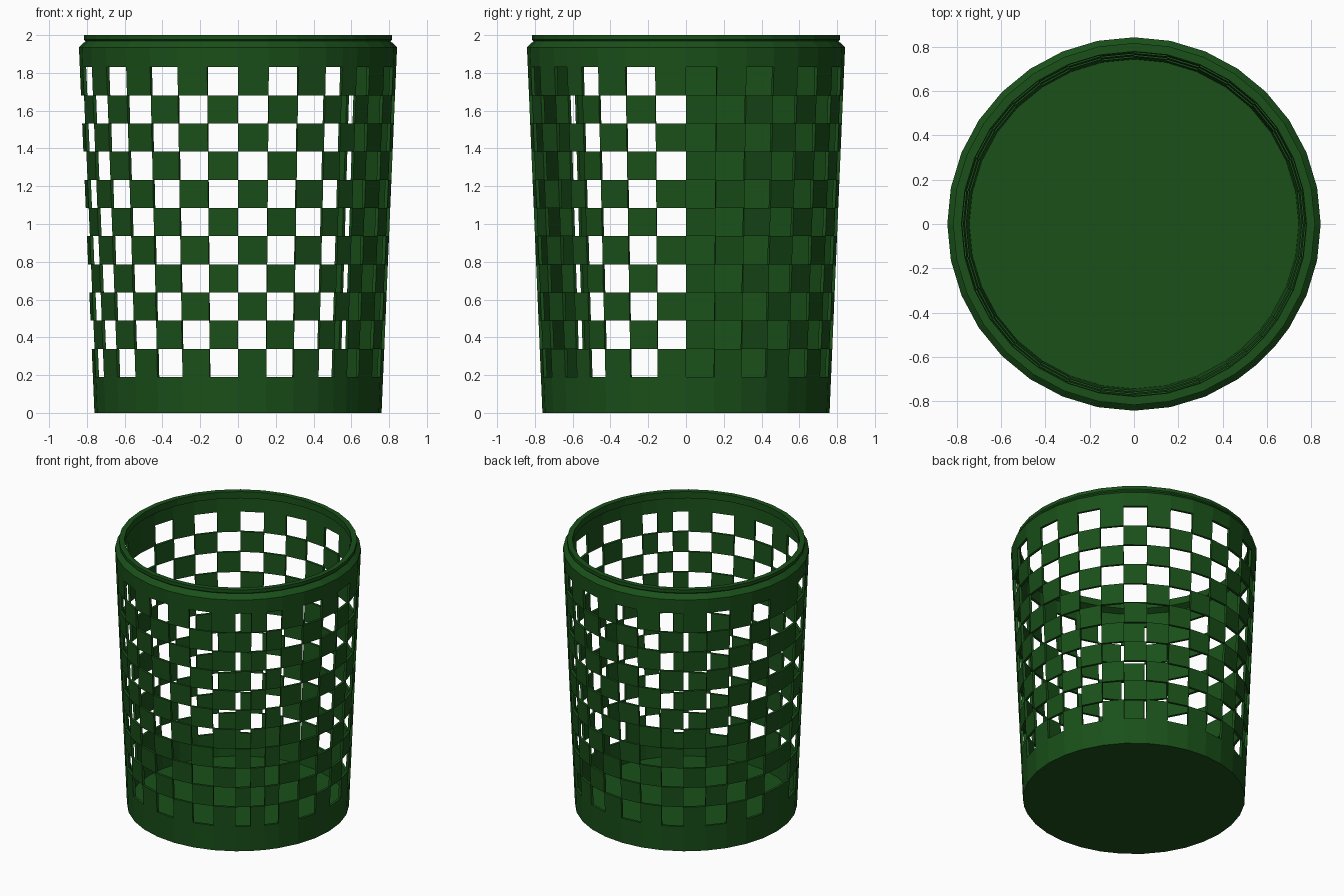
import bpy, bmesh, math

if "Cube" in bpy.data.objects:
    bpy.data.objects.remove(bpy.data.objects["Cube"])

# Main dimensions
T = 0.018                      # wall thickness
Z0, Z1, ROWS = 0.19, 1.83, 11  # checker band
ZR, R0, RR = 1.935, 0.76, 0.842

# Column edges: 32 even sides, with one narrow filler column at the 315 degree seam
edges = [11.25 * i for i in range(28)] + [311.3, 318.7] + [11.25 * i for i in range(29, 32)]
edges.remove(315.0) if 315.0 in edges else None
N = len(edges)


def radius(z):
    return R0 + (RR - R0) * z / ZR


def ring(bm, r, z):
    return [bm.verts.new((r * math.cos(math.radians(a)), r * math.sin(math.radians(a)), z))
            for a in edges]


def bridge(bm, a, b, cols=None):
    for i in (range(N) if cols is None else cols):
        j = (i + 1) % N
        bm.faces.new((a[i], a[j], b[j], b[i]))


def is_hole(col, row):
    # the alternation slips by one step at the 180 degree seam
    return (col + row + (1 if 16 <= col else 0)) % 2 == 0


def finish(bm, name):
    bmesh.ops.recalc_face_normals(bm, faces=bm.faces)
    me = bpy.data.meshes.new(name)
    bm.to_mesh(me)
    bm.free()
    ob = bpy.data.objects.new(name, me)
    bpy.context.collection.objects.link(ob)
    me.materials.append(green)
    return ob


green = bpy.data.materials.new("dark_green")
green.diffuse_color = (0.01, 0.08, 0.01, 1)
green.use_nodes = True
green.node_tree.nodes["Principled BSDF"].inputs["Base Color"].default_value = green.diffuse_color

# Checkered wall: inner and outer skins plus the edges of every opening
bm = bmesh.new()
levels = [Z1 - (Z1 - Z0) * k / ROWS for k in range(ROWS + 1)]
outer = [ring(bm, radius(z), z) for z in levels]
inner = [ring(bm, radius(z) - T, z) for z in levels]
for r in range(ROWS):
    solid = [c for c in range(N) if not is_hole(c, r)]
    bridge(bm, outer[r], outer[r + 1], solid)
    bridge(bm, inner[r + 1], inner[r], solid)
    for c in range(N):
        if is_hole(c, r) != is_hole((c + 1) % N, r):
            j = (c + 1) % N
            bm.faces.new((outer[r][j], outer[r + 1][j], inner[r + 1][j], inner[r][j]))
for r in range(ROWS + 1):
    for c in range(N):
        above = r > 0 and not is_hole(c, r - 1)
        below = r < ROWS and not is_hole(c, r)
        if above != below:
            bridge(bm, outer[r], inner[r], [c])
finish(bm, "checkered_wall")

# Base: solid lower band with floor
bm = bmesh.new()
prof = [(R0, 0), (radius(Z0), Z0), (radius(Z0) - T, Z0), (radius(0.02) - T, 0.02)]
rings = [ring(bm, r, z) for r, z in prof]
for a, b in zip(rings, rings[1:]):
    bridge(bm, a, b)
bm.faces.new(rings[0])
bm.faces.new(rings[-1])
finish(bm, "base")

# Rim: upper band, bevelled shoulder and raised lip
bm = bmesh.new()
prof = [(radius(Z1), Z1), (RR, ZR), (0.808, 1.968), (0.816, 1.976), (0.816, 2.0),
        (0.778, 2.0), (0.778, 1.95), (RR - T, 1.93), (radius(Z1) - T, Z1)]
rings = [ring(bm, r, z) for r, z in prof]
for a, b in zip(rings, rings[1:] + rings[:1]):
    bridge(bm, a, b)
finish(bm, "rim")
